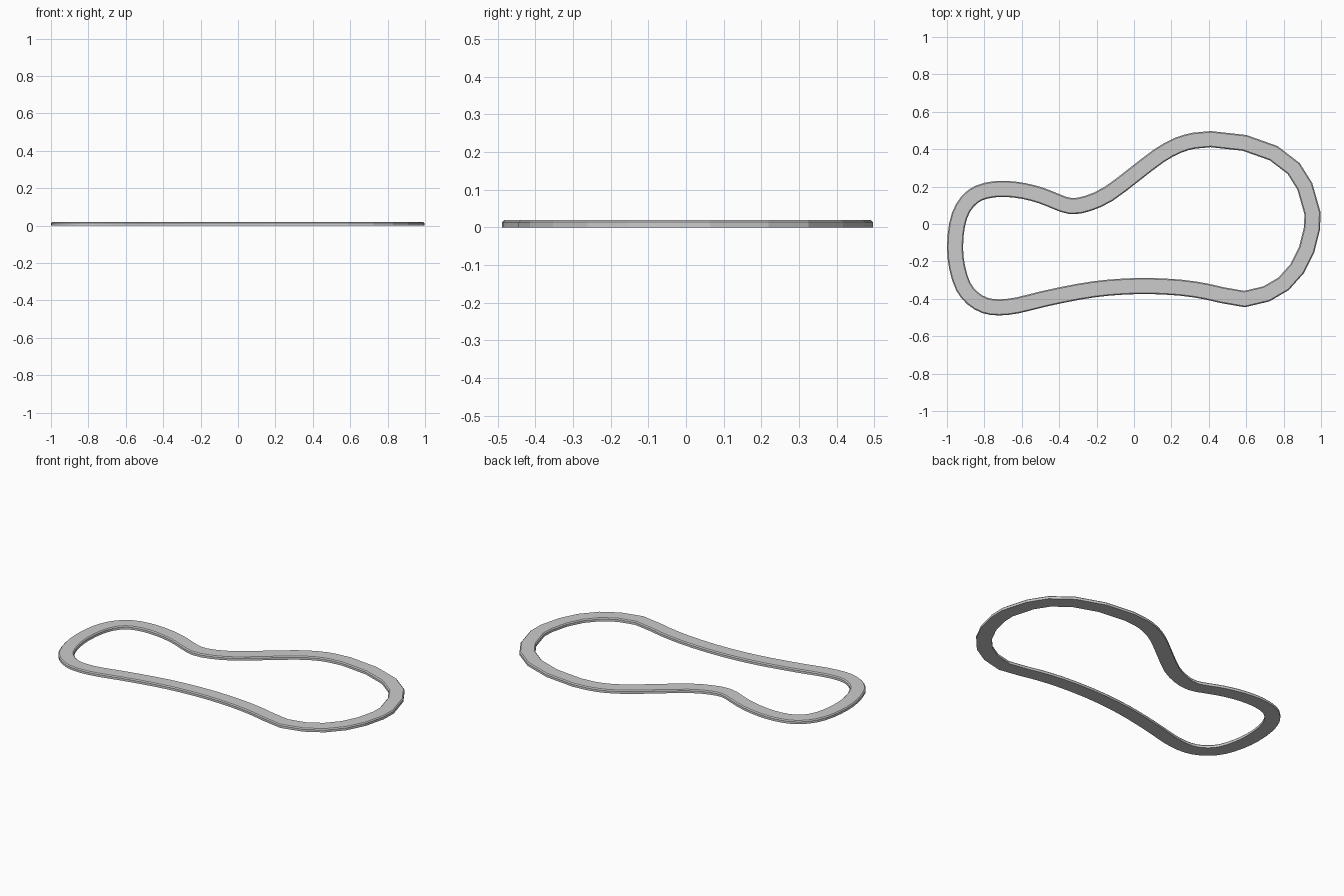
import bpy, bmesh
from mathutils import Vector

if "Cube" in bpy.data.objects:
    bpy.data.objects.remove(bpy.data.objects["Cube"])

WIDTH, HEIGHT, LIP = 0.086, 0.02, 0.006

# outer outline of the loop, clockwise: faceted right end, then the smooth rest
facets = [(0.41, 0.497), (0.60, 0.476), (0.767, 0.417), (0.886, 0.326), (0.953, 0.219),
          (0.997, 0.064), (0.995, -0.027), (0.963, -0.155), (0.909, -0.262),
          (0.828, -0.353), (0.724, -0.414), (0.592, -0.445), (0.46, -0.422)]
smooth = [(0.378, -0.403), (0.244, -0.383), (0.056, -0.374), (-0.131, -0.383),
          (-0.292, -0.405), (-0.48, -0.444), (-0.614, -0.477), (-0.72, -0.489),
          (-0.812, -0.476), (-0.893, -0.428), (-0.952, -0.353), (-0.988, -0.24),
          (-1.0, -0.125), (-0.988, 0.005), (-0.952, 0.107), (-0.887, 0.182),
          (-0.802, 0.22), (-0.694, 0.231), (-0.582, 0.219), (-0.48, 0.192),
          (-0.40, 0.16), (-0.335, 0.139), (-0.26, 0.151), (-0.158, 0.198),
          (-0.024, 0.299), (0.11, 0.401), (0.217, 0.46), (0.314, 0.488)]


def catmull(p0, p1, p2, p3, t):
    return 0.5 * (2 * p1 + (p2 - p0) * t + (2 * p0 - 5 * p1 + 4 * p2 - p3) * t * t
                  + (3 * p1 - p0 - 3 * p2 + p3) * t ** 3)


ctrl = [Vector(p) for p in facets + smooth]
n = len(ctrl)
outline = []
for i in range(n):
    outline.append(ctrl[i])
    if i >= len(facets) - 1 and i < n - 1:
        outline.append(catmull(ctrl[i - 1], ctrl[i], ctrl[i + 1], ctrl[(i + 2) % n], 0.5))


def inward(i):
    """Mitred inward normal at an outline point."""
    a, b, c = outline[i - 1], outline[i], outline[(i + 1) % len(outline)]
    d1, d2 = (b - a).normalized(), (c - b).normalized()
    n1, n2 = Vector((d1.y, -d1.x)), Vector((d2.y, -d2.x))
    m = (n1 + n2).normalized()
    return m / m.dot(n1)


# cross-section swept round the outline: flat base, upright walls, fine chamfered top
section = [(0, 0), (0, HEIGHT - LIP), (LIP, HEIGHT), (WIDTH - LIP, HEIGHT),
           (WIDTH, HEIGHT - LIP), (WIDTH, 0)]
bm = bmesh.new()
rings = []
for i, p in enumerate(outline):
    m = inward(i)
    rings.append([bm.verts.new((*(p + m * s), z)) for s, z in section])
for i, r in enumerate(rings):
    q = rings[(i + 1) % len(rings)]
    for k in range(len(section)):
        j = (k + 1) % len(section)
        bm.faces.new((r[k], r[j], q[j], q[k]))
bmesh.ops.recalc_face_normals(bm, faces=bm.faces)
mesh = bpy.data.meshes.new("track_loop")
bm.to_mesh(mesh)
bm.free()
bpy.context.collection.objects.link(bpy.data.objects.new("track_loop", mesh))
